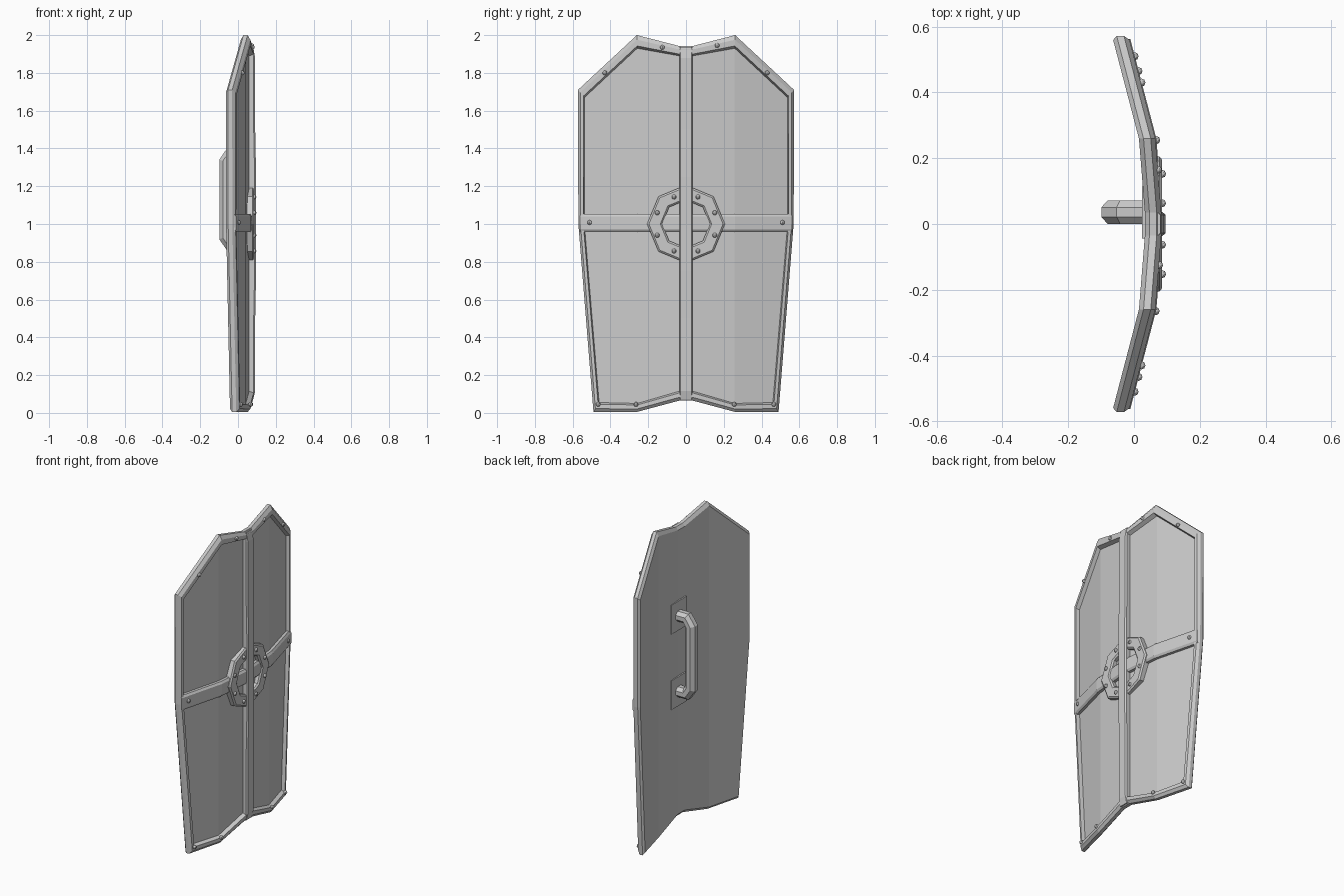
import bpy, bmesh, math
from mathutils import Vector

if "Cube" in bpy.data.objects:
    bpy.data.objects.remove(bpy.data.objects["Cube"])

# Horizontal curve of the shield: back surface x as a function of |y|
CURVE = [(0.0, 0.033), (0.035, 0.033), (0.26, 0.015), (0.60, -0.074)]
PANEL, RIM = 0.026, 0.050      # front surface offsets from the back surface


def back_x(y):
    y = abs(y)
    for (a, xa), (b, xb) in zip(CURVE, CURVE[1:]):
        if y <= b:
            return xa + (xb - xa) * (y - a) / (b - a)
    return CURVE[-1][1]


def finish(name, bm):
    bmesh.ops.recalc_face_normals(bm, faces=bm.faces)
    me = bpy.data.meshes.new(name)
    bm.to_mesh(me)
    bm.free()
    ob = bpy.data.objects.new(name, me)
    bpy.context.collection.objects.link(ob)
    return ob


def loft(bm, rings, caps=True, closed=False):
    """Skin a list of closed point rings; returns the vertex rings."""
    vr = [[bm.verts.new(p) for p in r] for r in rings]
    pairs = list(zip(vr, vr[1:]))
    if closed:
        pairs.append((vr[-1], vr[0]))
    for a, b in pairs:
        n = len(a)
        for i in range(n):
            bm.faces.new((a[i], a[(i + 1) % n], b[(i + 1) % n], b[i]))
    if caps and not closed:
        bm.faces.new(vr[0])
        bm.faces.new(vr[-1])
    return vr


# Shield board with raised rim: half outlines (y, z), mirrored to full loops
OUTER = [(0.035, 1.942), (0.26, 2.0), (0.572, 1.71), (0.57, 1.0),
         (0.49, 0.005), (0.26, 0.005), (0.035, 0.065)]
INNER = [(0.035, 1.89), (0.258, 1.93), (0.537, 1.67), (0.538, 1.0),
         (0.46, 0.055), (0.258, 0.05), (0.035, 0.115)]


def outline(t, off):
    half = [(a[0] + (b[0] - a[0]) * t, a[1] + (b[1] - a[1]) * t)
            for a, b in zip(OUTER, INNER)]
    full = half + [(-y, z) for y, z in reversed(half)]
    return [(back_x(y) + off, y, z) for y, z in full]


bm = bmesh.new()
vr = loft(bm, [outline(0.35, 0), outline(0, 0.014), outline(0, 0.036),
               outline(0.35, RIM), outline(0.82, RIM), outline(1, PANEL)], caps=False)
for r in (vr[0], vr[-1]):
    bm.faces.new((r[0], r[6], r[7], r[13]))         # middle strip
    bm.faces.new((r[0], r[1], r[5], r[6]))          # inner facets
    bm.faces.new((r[13], r[12], r[8], r[7]))
    bm.faces.new(r[1:6])                            # outer facets
    bm.faces.new(r[8:13])
finish("shield_board", bm)

# Vertical bar, dipping to the rim at both ends
bm = bmesh.new()
rings = []
for z, x in [(0.07, 0.080), (0.115, 0.091), (0.5, 0.091), (0.75, 0.096),
             (1.25, 0.096), (1.5, 0.091), (1.88, 0.091), (1.938, 0.080)]:
    rings.append([(0.045, -0.035, z), (x - 0.008, -0.035, z), (x, -0.028, z),
                  (x, 0.028, z), (x - 0.008, 0.035, z), (0.045, 0.035, z)])
loft(bm, rings)
finish("vertical_bar", bm)

# Horizontal bar following the curve
bm = bmesh.new()
rings = []
for y in (-0.562, -0.26, -0.035, 0.035, 0.26, 0.562):
    x = back_x(y)
    rings.append([(x + 0.015, y, z) if k == 0 else (x + 0.044 + 0.009 * (k - 1), y, z)
                  for k, z in [(0, 0.957), (1, 0.957), (2, 0.97),
                               (2, 1.04), (1, 1.053), (0, 1.053)]])
loft(bm, rings)
finish("horizontal_bar", bm)


# Octagonal centre ring
def octagon(r, x):
    return [(x, r * math.cos(i * math.pi / 4), 1 + r * math.sin(i * math.pi / 4))
            for i in range(8)]


bm = bmesh.new()
loft(bm, [octagon(0.206, 0.04), octagon(0.206, 0.077), octagon(0.196, 0.085),
          octagon(0.136, 0.085), octagon(0.126, 0.077), octagon(0.126, 0.04)], closed=True)
finish("centre_ring", bm)

# Rivets on the ring, the rim and the bar ends
spots = []
for s in (-1, 1):
    for y, z in [(0.43, 1.80), (0.255 + 0.01 * (s < 0), 0.045), (0.465, 0.045), (0.51, 1.008)]:
        spots.append((back_x(y) + RIM + 0.002, s * y, z))
spots += [(back_x(0.165) + RIM, 0.165, 1.945), (back_x(0.125) + RIM, -0.125, 1.935)]
for i in range(8):
    a = math.pi / 8 + i * math.pi / 4
    spots.append((0.085, 0.165 * math.cos(a), 1 + 0.155 * math.sin(a)))
bm = bmesh.new()
for p in spots:
    new = bmesh.ops.create_uvsphere(bm, u_segments=8, v_segments=6, radius=0.0125)["verts"]
    bmesh.ops.translate(bm, verts=new, vec=p)
finish("rivets", bm)

# Grip handle: octagonal tube along a bent path in the xz plane
path = [Vector(p) for p in [(0.035, 1.375), (-0.035, 1.375), (-0.066, 1.33),
                            (-0.066, 0.93), (-0.035, 0.885), (0.035, 0.885)]]
R, HY = 0.036, 0.036
bm = bmesh.new()
rings = []
for i, p in enumerate(path):
    d0 = (p - path[max(i - 1, 0)]).normalized() if i else (path[1] - p).normalized()
    d1 = (path[i + 1] - p).normalized() if i < len(path) - 1 else d0
    t = (d0 + d1).normalized()
    n = Vector((-t.y, t.x)) / max(t.dot(d0), 0.5)
    ring = []
    for k in range(8):
        a = math.pi / 8 + k * math.pi / 4
        q = p + n * (R * math.cos(a))
        ring.append((q.x, HY + 0.039 * math.sin(a), q.y))
    rings.append(ring)
loft(bm, rings)
finish("grip_handle", bm)

# Mounting plates behind the grip
for name, z in (("upper_grip_plate", 1.375), ("lower_grip_plate", 0.885)):
    bm = bmesh.new()
    bmesh.ops.create_cube(bm, size=1)
    for v in bm.verts:
        v.co = (0.031 + v.co.x * 0.014, 0.036 + v.co.y * 0.16, z + v.co.z * 0.19)
    finish(name, bm)
